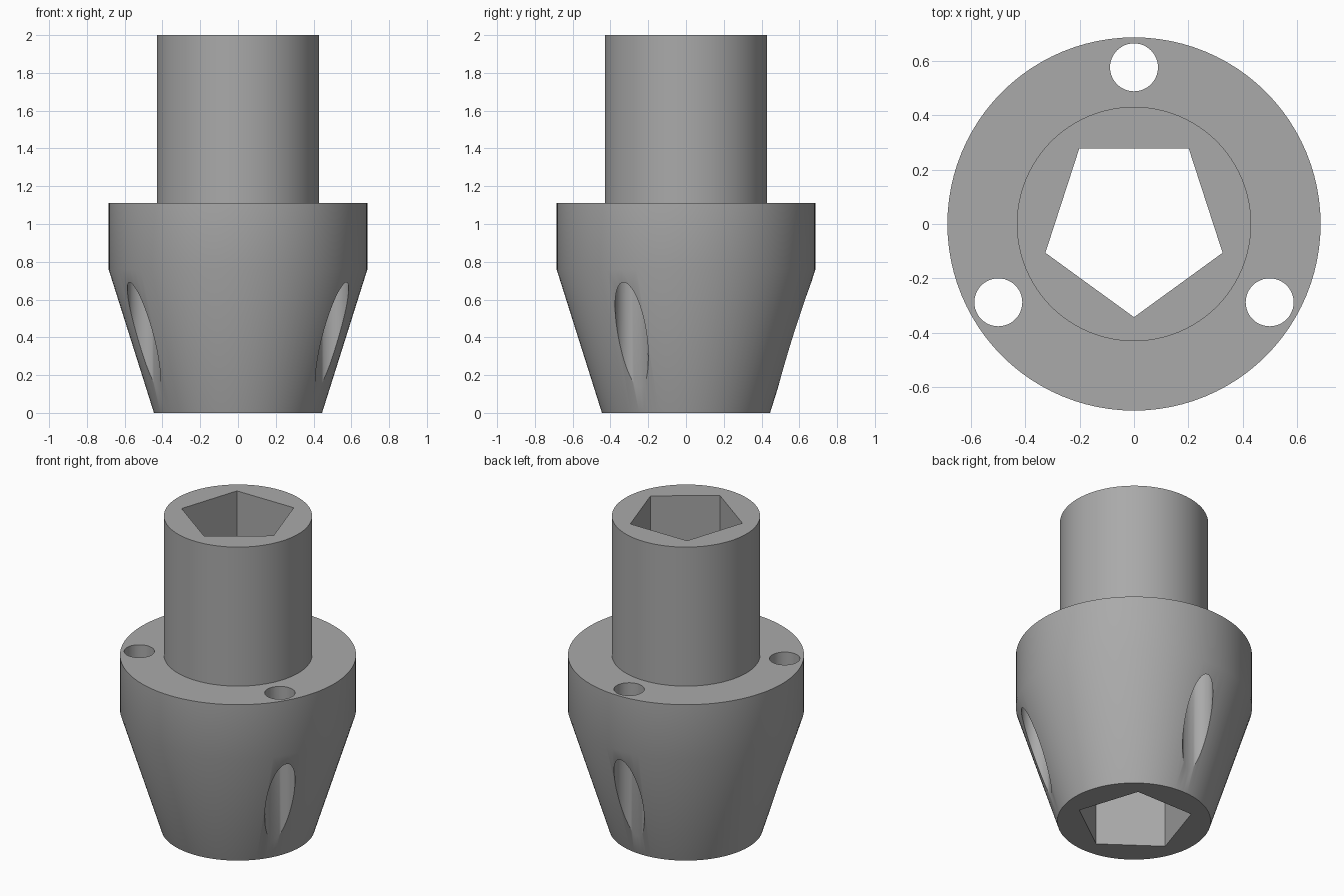
import bpy, bmesh, math
from mathutils import Vector

cube = bpy.data.objects.get("Cube")
if cube:
    bpy.data.objects.remove(cube, do_unlink=True)

# Single grey material
GREY = (0.4, 0.4, 0.4, 1)
grey = bpy.data.materials.new("plain grey")
grey.use_nodes = True
grey.diffuse_color = GREY
grey.node_tree.nodes["Principled BSDF"].inputs["Base Color"].default_value = GREY


def new_object(name, bm):
    bmesh.ops.recalc_face_normals(bm, faces=bm.faces)
    mesh = bpy.data.meshes.new(name)
    bm.to_mesh(mesh)
    bm.free()
    mesh.materials.append(grey)
    obj = bpy.data.objects.new(name, mesh)
    bpy.context.collection.objects.link(obj)
    return obj


def lathe(name, profile, sides):
    """Closed solid of revolution from (radius, height) points."""
    bm = bmesh.new()
    rings = []
    for r, z in profile:
        angles = [math.tau * i / sides for i in range(sides)]
        rings.append([bm.verts.new((r * math.cos(a), r * math.sin(a), z)) for a in angles])
    for low, high in zip(rings, rings[1:]):
        for i in range(sides):
            j = (i + 1) % sides
            bm.faces.new((low[i], low[j], high[j], high[i]))
    bm.faces.new(rings[0])
    bm.faces.new(rings[-1])
    return new_object(name, bm)


def drill(target, name, radius, sides, turn, centre, bottom, top):
    """Cut a vertical prism out of the target."""
    cutter = lathe(name, [(radius, bottom), (radius, top)], sides)
    cutter.rotation_euler.z = turn
    cutter.location = Vector((centre[0], centre[1], 0))
    cutter.hide_render = True
    mod = target.modifiers.new(name, "BOOLEAN")
    mod.operation = "DIFFERENCE"
    mod.solver = "EXACT"
    mod.object = cutter
    bpy.context.view_layer.update()
    bpy.context.view_layer.objects.active = target
    bpy.ops.object.modifier_apply(modifier=mod.name)
    bpy.data.objects.remove(cutter, do_unlink=True)


# Tapered hub with a collar and a narrower neck
body = lathe("tapered_hub", [(0.445, 0), (0.685, 0.76), (0.685, 1.11),
                             (0.43, 1.11), (0.43, 2)], 96)

# Five-sided socket straight through the middle
drill(body, "socket_cutter", 0.342, 5, -math.pi / 2, (0, 0), -0.2, 2.2)

# Three screw holes that break out through the taper
for k in range(3):
    a = math.pi / 2 + k * math.tau / 3
    drill(body, "screw_hole_cutter", 0.088, 48, 0,
          (0.575 * math.cos(a), 0.575 * math.sin(a)), -0.2, 1.4)

# Smooth round walls, crisp rims
bpy.ops.object.select_all(action="DESELECT")
body.select_set(True)
bpy.context.view_layer.objects.active = body
bpy.ops.object.shade_smooth_by_angle(angle=math.radians(30))
